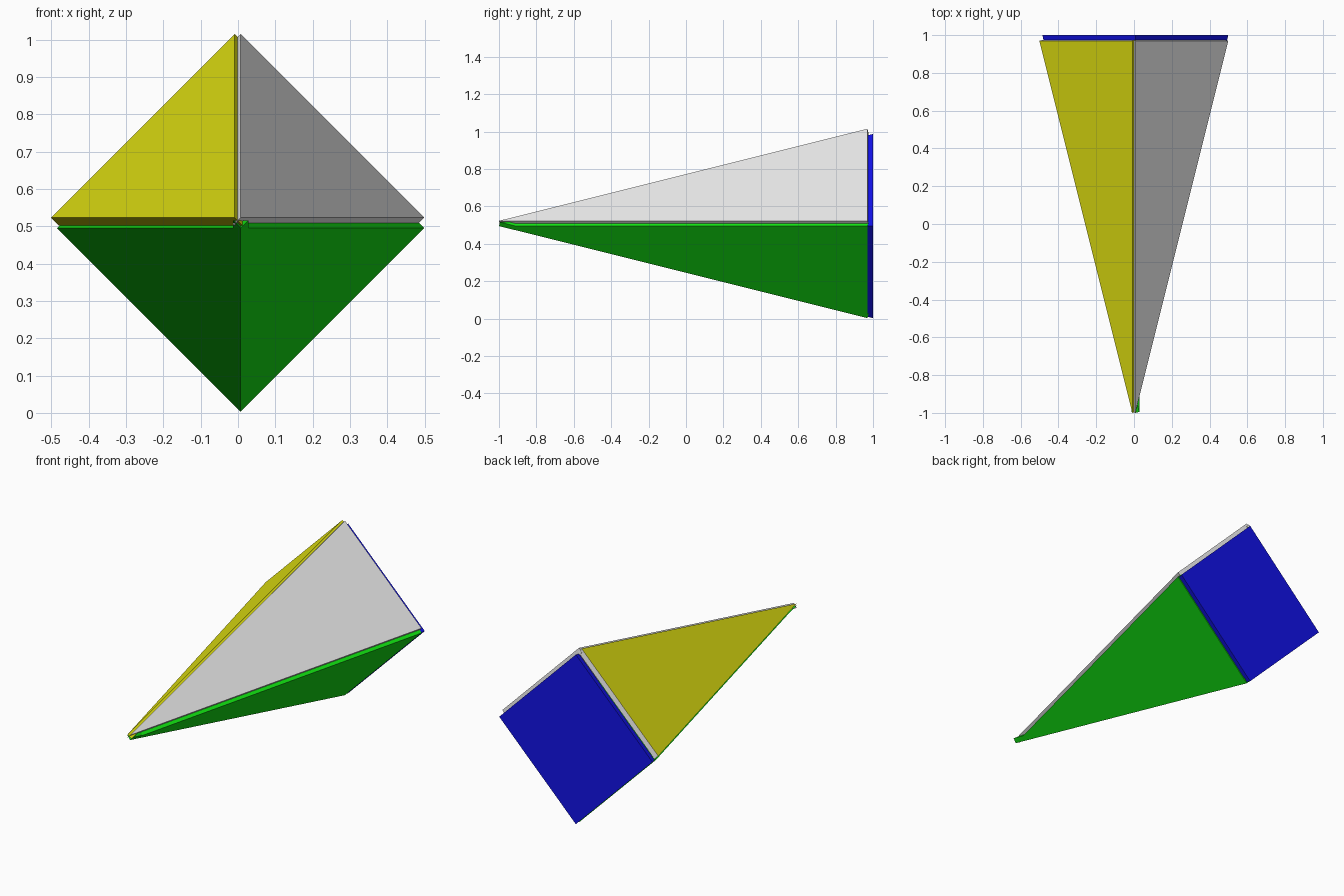
import bpy
import bmesh
from mathutils import Vector

cube = bpy.data.objects.get("Cube")
if cube:
    bpy.data.objects.remove(cube, do_unlink=True)


def material(name, rgb):
    mat = bpy.data.materials.new(name)
    mat.use_nodes = True
    color = (*rgb, 1)
    mat.diffuse_color = color
    mat.node_tree.nodes["Principled BSDF"].inputs["Base Color"].default_value = color
    return mat


HI, LO = 0.8, 0.006
grey = material("light grey", (HI, HI, HI))
yellow = material("yellow", (HI, HI, LO))
green = material("green", (LO, HI, LO))
blue = material("blue", (LO, LO, HI))

# Core pyramid lying on its side, apex towards the front
HALF, THICK = 0.492, 0.03
CENTRE_X, CENTRE_Z = 0.007, 0.495
FRONT, BACK = -1.0, 0.97


def make_object(name, bm, mats):
    bmesh.ops.recalc_face_normals(bm, faces=bm.faces)
    mesh = bpy.data.meshes.new(name)
    bm.to_mesh(mesh)
    bm.free()
    for mat in mats:
        mesh.materials.append(mat)
    obj = bpy.data.objects.new(name, mesh)
    bpy.context.collection.objects.link(obj)
    return obj


def prism(name, outer, inner, mats):
    """Solid joining two matching rings of points."""
    bm = bmesh.new()
    a = [bm.verts.new(p) for p in outer]
    b = [bm.verts.new(p) for p in inner]
    bm.faces.new(a)
    bm.faces.new(b)
    for i in range(len(a)):
        j = (i + 1) % len(a)
        bm.faces.new((a[i], a[j], b[j], b[i]))
    return make_object(name, bm, mats)


def side_panel(name, sx, sz, shift, mats):
    """Triangular slab on one slanted side, thickened inwards."""
    base = Vector((CENTRE_X, 0, CENTRE_Z)) + Vector(shift)
    outer = [base + Vector(p) for p in (
        (0, FRONT, 0), (sx * HALF, BACK, 0), (0, BACK, sz * HALF))]
    normal = (outer[1] - outer[0]).cross(outer[2] - outer[0]).normalized()
    if normal.x * sx < 0:
        normal.negate()
    return prism(name, outer, [p - normal * THICK for p in outer], mats)


# Four slanted panels, the upper two pulled slightly away
side_panel("upper_left_panel", 1, 1, (0, 0, 0.028), [grey])
upper_right = side_panel("upper_right_panel", -1, 1, (-0.016, 0, 0.028), [yellow, grey])
side_panel("lower_left_panel", 1, -1, (0, 0, 0), [green])
side_panel("lower_right_panel", -1, -1, (0, 0, 0), [green])

# Grey rear rim on the yellow panel
for face in upper_right.data.polygons:
    if face.normal.y > 0.8:
        face.material_index = 1


# Square base plate, tapering with the pyramid
def diamond(half, y):
    return [(CENTRE_X + half * dx, y, CENTRE_Z + half * dz)
            for dx, dz in ((1, 0), (0, 1), (-1, 0), (0, -1))]


prism("base_plate", diamond(HALF, BACK + THICK), diamond(HALF - 0.007, BACK), [blue])
